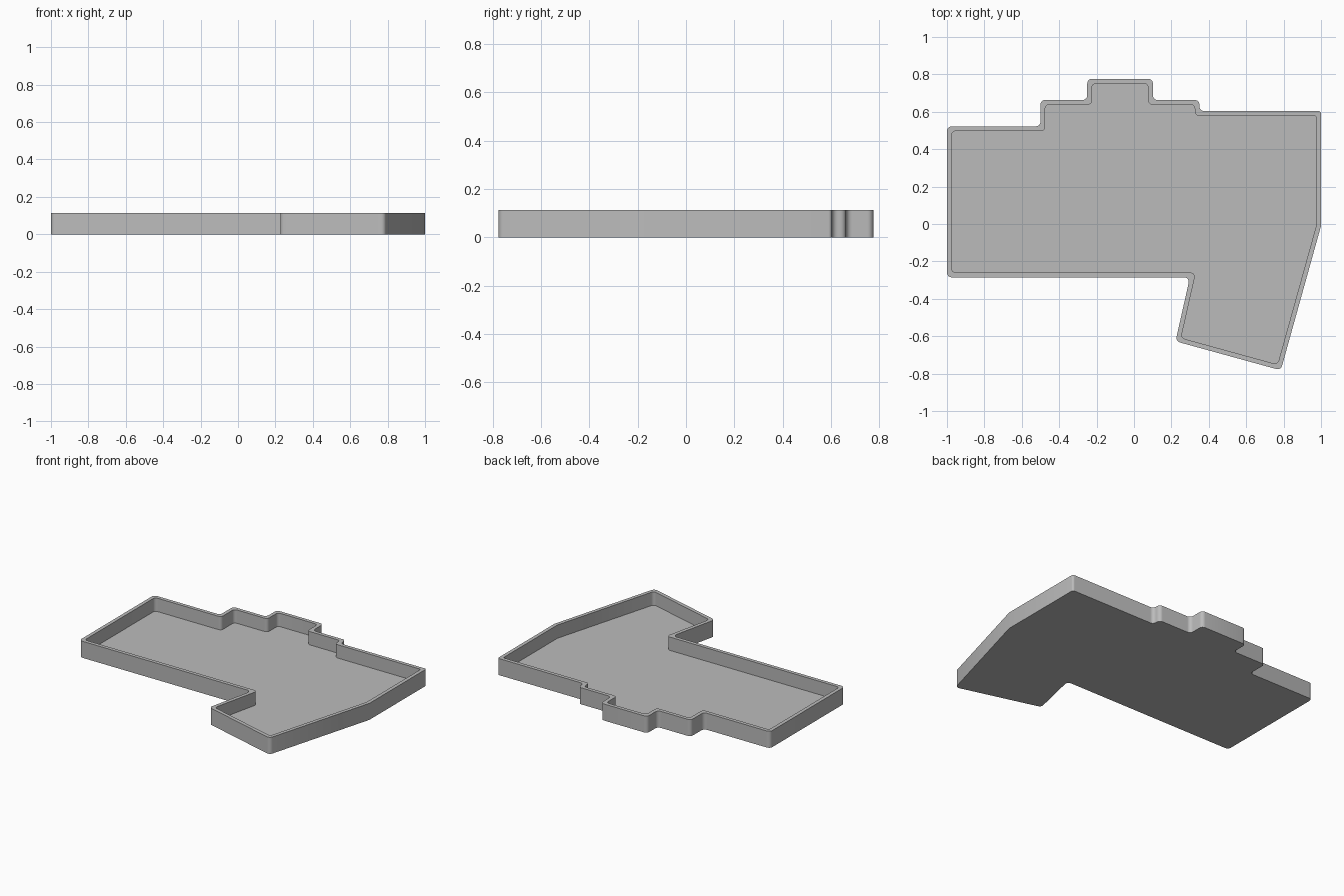
import bpy, bmesh
from math import sin, tan, pi
from mathutils import Vector, Matrix

if "Cube" in bpy.data.objects:
    bpy.data.objects.remove(bpy.data.objects["Cube"])

HEIGHT, WALL, FLOOR, STEPS = 0.113, 0.025, 0.022, 6

# Clockwise outline corners: x, y, fillet radius (0 keeps the corner sharp)
R = 0.025
CORNERS = [
    (-1, 0.522, R), (-0.5, 0.522, R), (-0.5, 0.663, R), (-0.25, 0.663, R),
    (-0.25, 0.776, R), (0.101, 0.776, R), (0.101, 0.663, R), (0.35, 0.663, R),
    (0.35, 0.604, R), (1, 0.604, 0.014), (1, -0.01, 0), (0.785, -0.782, R),
    (0.222, -0.627, R), (0.299, -0.285, R), (-1, -0.285, R),
]


def neighbours(points, i):
    p = points[i]
    back = (points[i - 1] - p).normalized()
    ahead = (points[(i + 1) % len(points)] - p).normalized()
    return p, back, ahead


def inset(points, distance):
    """Move every edge of a clockwise outline inwards."""
    result = []
    for i in range(len(points)):
        p, back, ahead = neighbours(points, i)
        n1, n2 = Vector((-back.y, back.x)), Vector((ahead.y, -ahead.x))
        result.append(p + distance * (n1 + n2) / (1 + n1.dot(n2)))
    return result


def fillet(points, radii):
    """Replace corners with tangent arcs."""
    result = []
    for i, r in enumerate(radii):
        p, back, ahead = neighbours(points, i)
        if not r:
            result.append(p)
            continue
        angle = back.angle(ahead)
        centre = p + (back + ahead).normalized() * r / sin(angle / 2)
        arm = p + back * r / tan(angle / 2) - centre
        turn = -back.x * ahead.y + back.y * ahead.x
        sweep = (pi - angle) * (1 if turn > 0 else -1)
        for k in range(STEPS + 1):
            result.append(centre + Matrix.Rotation(sweep * k / STEPS, 2) @ arm)
    return result


sharp = [Vector(c[:2]) for c in CORNERS]
radii = [c[2] for c in CORNERS]
outer = fillet(sharp, radii)
inner = fillet(inset(sharp, WALL), [min(r, 0.022) for r in radii])

# Tray shell: base, outer wall, rim, inner wall and floor
bm = bmesh.new()
loops = [[bm.verts.new((p.x, p.y, z)) for p in outline]
         for outline, z in ((outer, 0), (outer, HEIGHT), (inner, HEIGHT), (inner, FLOOR))]
for low, high in zip(loops, loops[1:]):
    for i in range(len(low)):
        bm.faces.new((low[i - 1], low[i], high[i], high[i - 1]))
bm.faces.new(loops[0])
bm.faces.new(loops[-1])
bmesh.ops.recalc_face_normals(bm, faces=bm.faces)
mesh = bpy.data.meshes.new("tray")
bm.to_mesh(mesh)
bm.free()
tray = bpy.data.objects.new("tray", mesh)
bpy.context.collection.objects.link(tray)

# Plain grey plastic
grey = bpy.data.materials.new("plain grey")
grey.use_nodes = True
colour = (0.5, 0.5, 0.5, 1)
grey.diffuse_color = colour
grey.node_tree.nodes["Principled BSDF"].inputs["Base Color"].default_value = colour
mesh.materials.append(grey)

# Smooth fillets, crisp edges
bpy.ops.object.select_all(action="DESELECT")
tray.select_set(True)
bpy.context.view_layer.objects.active = tray
bpy.ops.object.shade_smooth_by_angle(angle=pi / 9)
